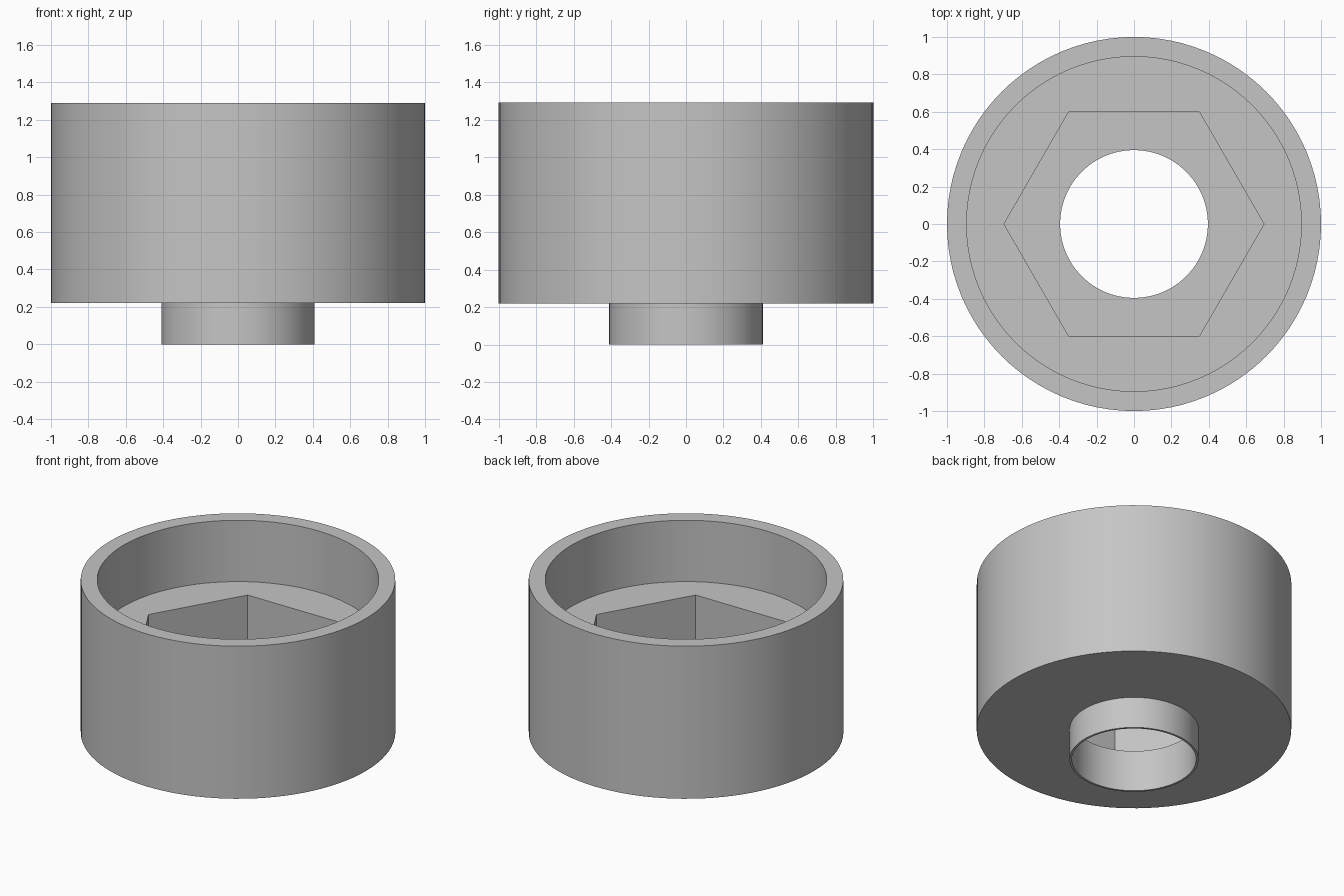
import bpy, bmesh, math

cube = bpy.data.objects.get("Cube")
if cube:
    bpy.data.objects.remove(cube, do_unlink=True)

SEGMENTS = 96  # multiple of six, so the hexagon corners fall on the rings

grey = bpy.data.materials.new("plain_grey")
grey.use_nodes = True
colour = (0.56, 0.56, 0.56, 1)
grey.diffuse_color = colour
grey.node_tree.nodes["Principled BSDF"].inputs["Base Color"].default_value = colour


def round_ring(radius):
    return lambda angle: radius


def hex_ring(apothem):
    side = math.radians(60)
    return lambda angle: apothem / math.cos(angle % side - side / 2)


def add_ring(bm, shape, z):
    verts = []
    for i in range(SEGMENTS):
        sextant, step = divmod(i, SEGMENTS // 6)
        local = math.tau * step / SEGMENTS
        angle = local + sextant * math.tau / 6
        r = shape(local)
        verts.append(bm.verts.new((r * math.cos(angle), r * math.sin(angle), z)))
    return verts


def lathe(name, profile):
    """Join a closed loop of rings into a solid."""
    bm = bmesh.new()
    rings = [add_ring(bm, shape, z) for shape, z in profile]
    for a, b in zip(rings, rings[1:] + rings[:1]):
        for i in range(SEGMENTS):
            j = (i + 1) % SEGMENTS
            bm.faces.new((a[i], a[j], b[j], b[i]))
    bmesh.ops.recalc_face_normals(bm, faces=bm.faces)
    mesh = bpy.data.meshes.new(name)
    bm.to_mesh(mesh)
    bm.free()
    obj = bpy.data.objects.new(name, mesh)
    bpy.context.collection.objects.link(obj)
    mesh.materials.append(grey)
    bpy.ops.object.select_all(action="DESELECT")
    obj.select_set(True)
    bpy.context.view_layer.objects.active = obj
    bpy.ops.object.shade_smooth_by_angle(angle=math.radians(30))
    return obj


bore, spigot, body, recess = map(round_ring, (0.395, 0.41, 1.0, 0.895))
hex_pocket = hex_ring(0.602)
spigot_top, pocket_floor, ledge, rim = 0.22, 0.29, 0.86, 1.29

# Cup with round recess, hexagonal pocket and hollow spigot below
lathe("socket_cup", [
    (bore, 0), (spigot, 0), (spigot, spigot_top), (body, spigot_top),
    (body, rim), (recess, rim), (recess, ledge),
    (hex_pocket, ledge), (hex_pocket, pocket_floor), (bore, pocket_floor),
])
